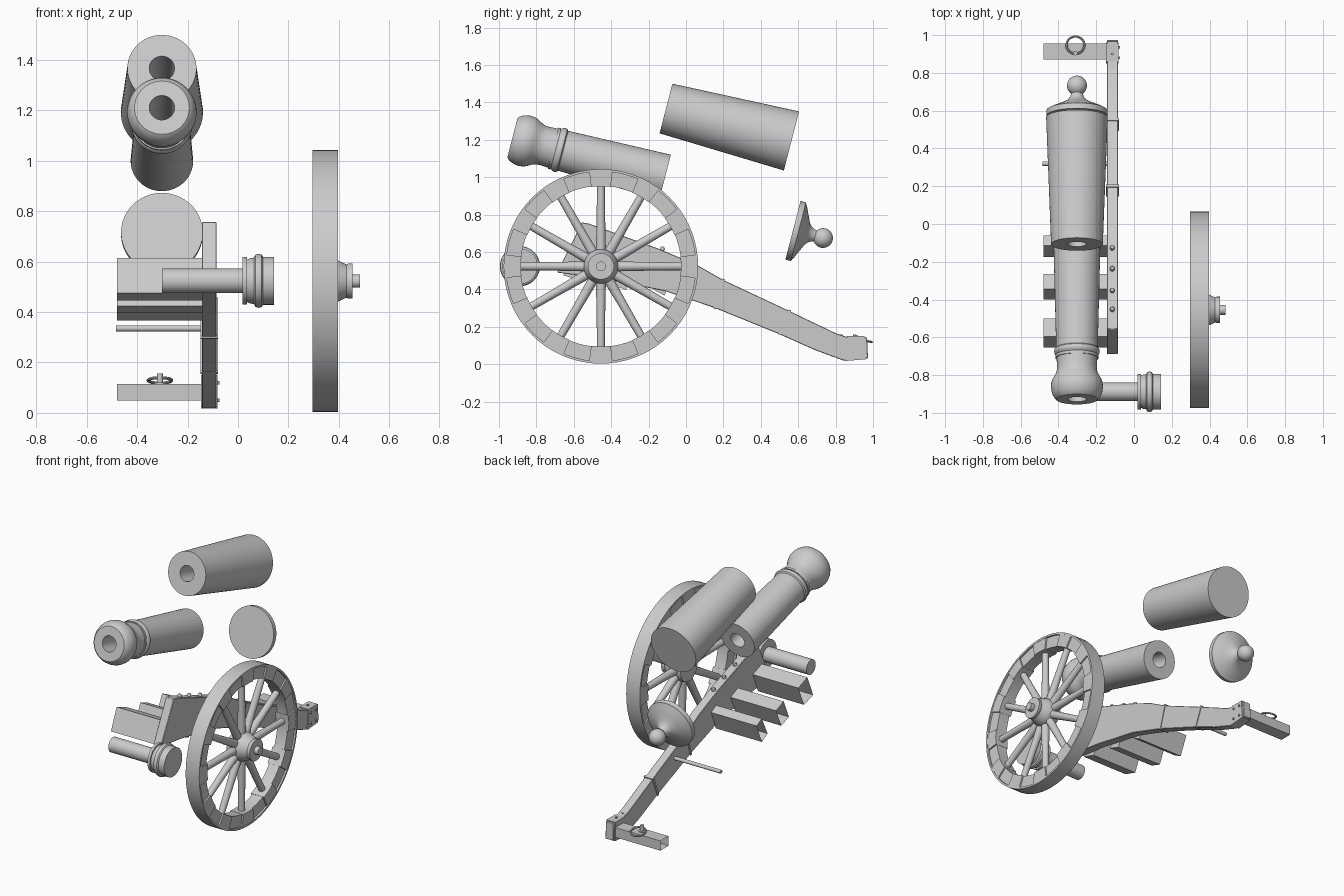
import bpy, bmesh
from math import sin, cos, pi, radians
from mathutils import Vector, Matrix

if "Cube" in bpy.data.objects:
    bpy.data.objects.remove(bpy.data.objects["Cube"])

CX = -0.302                                   # barrel centre line
TILT = radians(14.5)
BARREL = Vector((0, cos(TILT), -sin(TILT)))   # muzzle to breech
X = Vector((1, 0, 0))


def finish(name, bm):
    bmesh.ops.remove_doubles(bm, verts=bm.verts, dist=1e-5)
    bmesh.ops.recalc_face_normals(bm, faces=bm.faces)
    me = bpy.data.meshes.new(name)
    bm.to_mesh(me)
    bm.free()
    ob = bpy.data.objects.new(name, me)
    bpy.context.collection.objects.link(ob)
    return ob


def lathe(name, profile, origin, axis, n=48):
    """Turn (distance along axis, radius) points around the axis."""
    bm = bmesh.new()
    rot = Vector(axis).to_track_quat('Z', 'Y').to_matrix()
    rings = []
    for k in range(n):
        a = 2 * pi * k / n
        rings.append([bm.verts.new(Vector(origin) + rot @ Vector((r * cos(a), r * sin(a), s)))
                      for s, r in profile])
    for k in range(n):
        p, q = rings[k], rings[(k + 1) % n]
        for i in range(len(profile) - 1):
            r0, r1 = profile[i][1], profile[i + 1][1]
            if r0 == 0:
                bm.faces.new((p[i], p[i + 1], q[i + 1]))
            elif r1 == 0:
                bm.faces.new((p[i], p[i + 1], q[i]))
            else:
                bm.faces.new((p[i], p[i + 1], q[i + 1], q[i]))
    return finish(name, bm)


def prism(name, pts, x0, x1, left_cap=True):
    """Extrude a (y, z) outline along x."""
    bm = bmesh.new()
    a = [bm.verts.new((x0, y, z)) for y, z in pts]
    b = [bm.verts.new((x1, y, z)) for y, z in pts]
    n = len(pts)
    for i in range(n):
        bm.faces.new((a[i], a[(i + 1) % n], b[(i + 1) % n], b[i]))
    if left_cap:
        bm.faces.new(a)
    bm.faces.new(b)
    return finish(name, bm)


def rod(name, p, q, r, n=16):
    p, q = Vector(p), Vector(q)
    d = q - p
    return lathe(name, [(0, 0), (0, r), (d.length, r), (d.length, 0)], p, d, n)


# --- barrel, in three separated pieces ---
lathe("barrel_muzzle", [
    (0, .05), (0, .109), (.008, .118), (.025, .128), (.045, .135), (.065, .138), (.09, .136),
    (.11, .129), (.13, .117), (.15, .108), (.175, .105), (.225, .108), (.225, .114), (.24, .114),
    (.24, .109), (.25, .118), (.262, .121), (.274, .118), (.28, .110), (.843, .124), (.843, .05),
    (0, .05)], (CX, -.928, 1.211), BARREL, 64)
lathe("barrel_breech", [(.6, 0), (.6, .05), (0, .05), (0, .137), (.693, .163), (.693, 0)],
      (CX, -.107, 1.367), BARREL, 64)
ball = [(.166 + .053 * cos(a), .053 * sin(a)) for a in [radians(145 - 14.5 * i) for i in range(10)]]
lathe("breech_cap", [(0, 0), (0, .162), (.03, .162), (.034, .152), (.041, .142), (.06, .1),
                     (.078, .062), (.09, .046), (.105, .036)] + ball + [(.219, 0)],
      (CX, .572, .716), BARREL, 64)

# --- axle stub with ringed collar ---
lathe("axle_stub", [(0, 0), (0, .049), (.32, .049), (.32, .094), (.338, .094), (.338, .084),
                    (.35, .09), (.365, .092), (.372, .104), (.384, .107), (.396, .104), (.402, .095),
                    (.445, .095), (.445, 0)], (-.302, -.888, .524), X)

# --- wheel ---
WY, WZ = -.455, .523
W = (0, WY, WZ)
lathe("wheel_tire", [(.296, .507), (.296, .52), (.396, .52), (.396, .507), (.296, .507)], W, X, 72)
lathe("wheel_rim", [(.308, .43), (.308, .508), (.384, .508), (.384, .43), (.308, .43)], W, X, 72)
lathe("wheel_hub", [(.296, 0), (.296, .088), (.32, .092), (.37, .092), (.396, .082), (.43, .066),
                    (.438, .07), (.454, .07), (.454, .026), (.484, .026), (.484, 0)], W, X)
for i in range(12):
    a = i * pi / 6
    u = Vector((0, cos(a), sin(a)))
    c = Vector((.345, WY, WZ))
    lathe("spoke", [(.07, .027), (.25, .023), (.44, .021)], c, u, 16)
    arc = [a + radians(d) for d in (-7, -3.5, 0, 3.5, 7)]
    pts = [(WY + .508 * cos(t), WZ + .508 * sin(t)) for t in arc]
    pts += [(WY + .428 * cos(t), WZ + .428 * sin(t)) for t in reversed(arc)]
    prism("rim_block", pts, .298, .394)

# --- trail cheek ---
cheek = prism("trail_cheek", [
    (-.69, .49), (-.556, .758), (-.52, .752), (-.14, .615), (.06, .53), (.2, .45), (.556, .283),
    (.80, .166), (.866, .144), (.968, .144), (.973, .032), (.84, .02), (.69, .075), (.5, .16),
    (.155, .30), (-.11, .39), (-.46, .46)], -.143, -.085)
bev = cheek.modifiers.new("edge", 'BEVEL')
bev.width = .003
bev.segments = 1


def band(top, bottom, w):
    t, b = Vector(top), Vector(bottom)
    up = (t - b).normalized()
    side = Vector((up.y, -up.x)) * w / 2
    t, b = t + up * .005, b - up * .005
    prism("trail_band", [tuple(p) for p in (t - side, t + side, b + side, b - side)], -.148, -.08)


band((.2, .452), (.155, .30), .014)
band((.553, .286), (.502, .162), .014)
prism("trail_end_plate", [(.86, .15), (.955, .15), (.96, .026), (.85, .017)], -.147, -.081)
for y, z in ((.88, .12), (.88, .05), (.935, .12), (.935, .05)):
    rod("end_plate_bolt", (-.085, y, z), (-.073, y, z), .007, 12)

# bolts along the top of the cheek
for y, z in ((-.455, .727), (-.355, .692), (-.24, .65), (-.13, .61)):
    lathe("cheek_bolt", [(0, .013), (.014, .013), (.021, .009), (.024, 0)],
          (-.115, y, z - .003), (0, .34, .94), 16)
for y in (.83, .9):
    rod("end_top_bolt", (-.115, y, .13), (-.115, y, .158), .007, 12)

# --- cross pieces, open at the cut end ---
for name, pts in (
        ("front_transom", [(-.655, .475), (-.595, .615), (-.50, .58), (-.56, .445)]),
        ("middle_transom", [(-.40, .425), (-.345, .55), (-.265, .518), (-.32, .397)]),
        ("back_transom", [(-.175, .40), (-.115, .522), (-.06, .495), (-.115, .367)]),
        ("tail_transom", [(.87, .05), (.87, .115), (.955, .115), (.955, .05)])):
    prism(name, pts, -.48, -.14, left_cap=False)
rod("cross_rod", (-.485, .32, .335), (-.13, .32, .335), .012)

# --- lifting ring on the tail ---
rod("ring_bolt", (-.31, .905, .11), (-.31, .905, .157), .012)
rod("ring_bolt_base", (-.31, .905, .113), (-.31, .905, .12), .022)
bpy.ops.mesh.primitive_torus_add(major_segments=32, minor_segments=10, major_radius=.047,
                                 minor_radius=.006, location=(-.31, .947, .129),
                                 rotation=(radians(-13), 0, 0))
bpy.context.object.name = "tail_ring"

# --- shading ---
for ob in bpy.context.scene.objects:
    ob.select_set(True)
    bpy.context.view_layer.objects.active = ob
bpy.ops.object.shade_smooth_by_angle(angle=radians(30))
